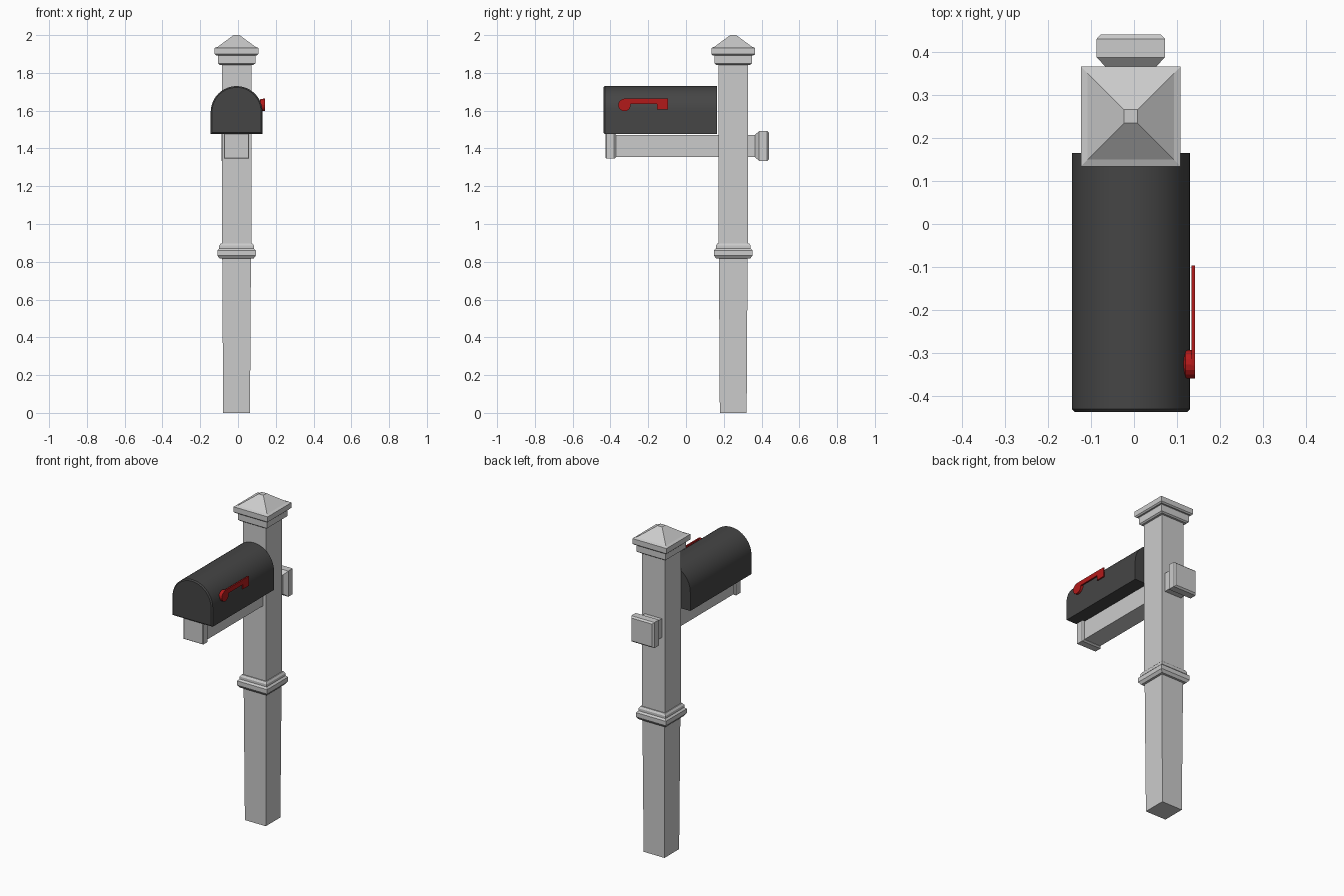
import bpy, bmesh
from math import sin, cos, pi, radians

if "Cube" in bpy.data.objects:
    bpy.data.objects.remove(bpy.data.objects["Cube"])

CX, PY, AZ = -0.0075, 0.25, 1.413   # shared centre x, post y, arm z


def material(name, color):
    m = bpy.data.materials.new(name)
    m.diffuse_color = color
    m.use_nodes = True
    m.node_tree.nodes["Principled BSDF"].inputs["Base Color"].default_value = m.diffuse_color
    return m


def loft(name, rings, mat=None, smooth=False):
    """Skin a list of equal-length point rings and cap both ends."""
    bm = bmesh.new()
    vs = [[bm.verts.new(p) for p in r] for r in rings]
    n = len(rings[0])
    for a, b in zip(vs, vs[1:]):
        for i in range(n):
            j = (i + 1) % n
            bm.faces.new((a[i], a[j], b[j], b[i]))
    bm.faces.new(vs[0][::-1])
    bm.faces.new(vs[-1])
    bmesh.ops.recalc_face_normals(bm, faces=bm.faces)
    me = bpy.data.meshes.new(name)
    bm.to_mesh(me)
    bm.free()
    ob = bpy.data.objects.new(name, me)
    bpy.context.collection.objects.link(ob)
    if mat:
        me.materials.append(mat)
    if smooth:
        bpy.ops.object.select_all(action='DESELECT')
        ob.select_set(True)
        bpy.context.view_layer.objects.active = ob
        bpy.ops.object.shade_smooth_by_angle(angle=radians(30))
    return ob


SQUARE = ((-1, -1), (1, -1), (1, 1), (-1, 1))


def upright(name, profile):
    """Square section around the post axis; profile = (half width, z)."""
    return loft(name, [[(CX + h * a, PY + h * b, z) for a, b in SQUARE] for h, z in profile])


def level(name, profile):
    """Square section around the arm axis; profile = (half width, y)."""
    return loft(name, [[(CX + h * a, y, AZ + h * b) for a, b in SQUARE] for h, y in profile])


# Post
upright("lower_post", [(0.071, 0), (0.076, 0.83)])
upright("upper_post", [(0.078, 0.85), (0.078, 1.88)])
upright("post_collar", [(0.09, 0.817), (0.102, 0.833), (0.102, 0.86), (0.092, 0.87),
                        (0.092, 0.885), (0.084, 0.897)])
upright("cap_moulding", [(0.09, 1.843), (0.099, 1.85), (0.099, 1.892), (0.105, 1.9)])
upright("post_cap", [(0.108, 1.893), (0.116, 1.9), (0.116, 1.932), (0.1, 1.938), (0.016, 2.0)])

# Arm and its end blocks
level("arm", [(0.058, -0.39), (0.058, 0.37)])
level("arm_front_block", [(0.064, -0.425), (0.067, -0.422), (0.067, -0.38), (0.06, -0.37)])
level("arm_back_block", [(0.058, 0.364), (0.079, 0.387), (0.079, 0.43), (0.07, 0.44)])

# Mailbox body: arched section with a small bevel at the door
dark = material("dark_metal", (0.06, 0.06, 0.06, 1))
red = material("flag_red", (0.45, 0.01, 0.01, 1))
SPRING, BOTTOM, R, SEG = 1.593, 1.477, 0.137, 32


def arch(y, inset):
    r = R - inset
    pts = [(CX + r * cos(pi * i / SEG), y, SPRING + r * sin(pi * i / SEG)) for i in range(SEG + 1)]
    return pts + [(CX - r, y, BOTTOM + inset), (CX + r, y, BOTTOM + inset)]


loft("mailbox", [arch(-0.437, 0.007), arch(-0.43, 0), arch(0.165, 0)], dark, True)

# Signal flag on the right side: arm with square tip, and round pivot
outline = [(-0.328, 1.635), (-0.30, 1.635), (-0.153, 1.635), (-0.153, 1.606),
           (-0.096, 1.606), (-0.096, 1.664), (-0.328, 1.664)]
loft("flag", [[(x, y, z) for y, z in outline] for x in (0.133, 0.142)], red)
loft("flag_pivot", [[(x, -0.326 + r * cos(pi * i / 8), 1.63 + r * sin(pi * i / 8))
                     for i in range(16)]
                    for x, r in ((0.114, 0.022), (0.12, 0.033), (0.142, 0.033))], red)
